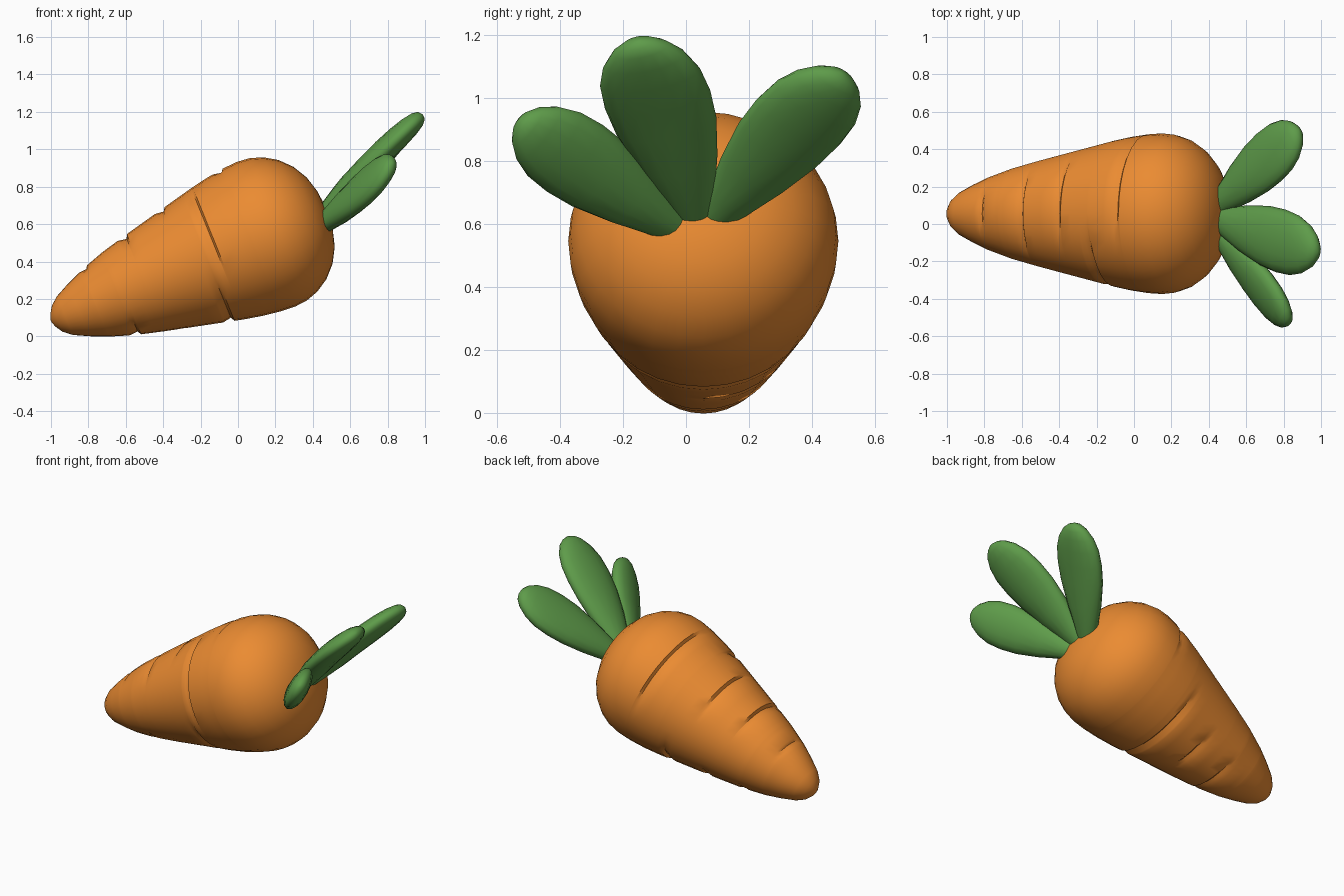
import bpy, math
from mathutils import Vector

if "Cube" in bpy.data.objects:
    bpy.data.objects.remove(bpy.data.objects["Cube"])


def material(name, rgb):
    m = bpy.data.materials.new(name)
    m.diffuse_color = (*rgb, 1)
    m.use_nodes = True
    m.node_tree.nodes["Principled BSDF"].inputs["Base Color"].default_value = m.diffuse_color
    return m


def skin(name, rings, mat, angle):
    """Bridge a list of equal-length vertex rings and cap both ends."""
    n = len(rings[0])
    verts = [v for r in rings for v in r]
    faces = [(i * n + j, i * n + (j + 1) % n, (i + 1) * n + (j + 1) % n, (i + 1) * n + j)
             for i in range(len(rings) - 1) for j in range(n)]
    faces += [tuple(reversed(range(n))), tuple(range(len(verts) - n, len(verts)))]
    me = bpy.data.meshes.new(name)
    me.from_pydata(verts, [], faces)
    me.materials.append(mat)
    ob = bpy.data.objects.new(name, me)
    bpy.context.collection.objects.link(ob)
    bpy.ops.object.select_all(action='DESELECT')
    ob.select_set(True)
    bpy.context.view_layer.objects.active = ob
    # make all normals point outwards
    bpy.ops.object.mode_set(mode='EDIT')
    bpy.ops.mesh.select_all(action='SELECT')
    bpy.ops.mesh.normals_make_consistent(inside=False)
    bpy.ops.object.mode_set(mode='OBJECT')
    bpy.ops.object.shade_smooth_by_angle(angle=math.radians(angle))
    return ob


def lerp(table, x):
    for (x0, y0), (x1, y1) in zip(table, table[1:]):
        if x <= x1:
            return y0 + (y1 - y0) * (x - x0) / (x1 - x0)
    return table[-1][1]


orange = material("carrot_orange", (0.83, 0.26, 0.032))
green = material("leaf_green", (0.112, 0.33, 0.068))

# Root: tilted lathe, (distance along axis, radius)
profile = [(-1.16, 0.005), (-1.15, 0.035), (-1.125, 0.075), (-1.08, 0.112), (-1.0, 0.152),
           (-0.91, 0.191), (-0.77, 0.238), (-0.62, 0.277), (-0.5, 0.306), (-0.4, 0.33),
           (-0.3, 0.354), (-0.2, 0.378), (-0.1, 0.398), (0.0, 0.412), (0.08, 0.417),
           (0.15, 0.41), (0.22, 0.387), (0.29, 0.343), (0.35, 0.28), (0.395, 0.2),
           (0.42, 0.11), (0.43, 0.01)]
# Grooves: (axis position, middle angle from the top, half span, depth)
grooves = [(-0.87, 0.1, 0.6, 0.014), (-0.61, 0.0, 0.85, 0.02), (-0.37, 0.25, 0.75, 0.017),
           (-0.005, 0.6, 0.95, 0.018), (-0.19, -1.05, 0.85, 0.018),
           (-0.25, math.pi, 1.35, 0.02), (-0.74, math.pi, 0.9, 0.018), (-0.5, 2.7, 0.45, 0.018)]
centre = Vector((0.076, 0.055, 0.516))
tilt = math.radians(22)
axis = Vector((math.cos(tilt), 0, math.sin(tilt)))
up = Vector((-math.sin(tilt), 0, math.cos(tilt)))
side = Vector((0, 1.03, 0))


def carve(s, a):
    d = 0
    for g, mid, span, depth in grooves:
        t = s - g
        off = abs((a - mid + math.pi) % (2 * math.pi) - math.pi) / span
        if -0.06 < t < -0.001 and off < 1:
            ramp = min(1, (t + 0.06) / 0.048)
            d = max(d, depth * ramp * min(1, 2.5 * (1 - off)))
    return d


rows = {s for s, _ in profile}
for g in grooves:
    rows |= {round(g[0] + o, 3) for o in (-0.06, -0.035, -0.012, 0.0)}
rings = []
for s in sorted(rows):
    ring = []
    for k in range(32):
        a = 2 * math.pi * k / 32
        r = lerp(profile, s) - carve(s, a)
        ring.append(centre + axis * s + (up * math.cos(a) + side * math.sin(a)) * r)
    rings.append(ring)
skin("carrot_root", rings, orange, 40)

# Leaves: flattened paddles, (t along leaf, width factor, thickness factor)
paddle = [(0, 0.36, 0.7), (0.12, 0.5, 0.85), (0.3, 0.75, 1), (0.5, 0.95, 1), (0.65, 1, 1),
          (0.78, 0.95, 0.95), (0.88, 0.78, 0.85), (0.95, 0.53, 0.68), (0.985, 0.29, 0.45),
          (1, 0.06, 0.12)]


def leaf(name, base, tip, normal, half_width, half_thick, arch):
    base, tip = Vector(base), Vector(tip)
    d = (tip - base).normalized()
    w = Vector(normal).cross(d).normalized()
    n = d.cross(w)
    rings = []
    for t, fw, ft in paddle:
        c = base.lerp(tip, t) + n * (arch * math.sin(math.pi * t))
        rings.append([c + w * (math.cos(a) * fw * half_width) + n * (math.sin(a) * ft * half_thick)
                      for a in (2 * math.pi * k / 16 for k in range(16))])
    skin(name, rings, green, 60)


leaf("front_leaf", (0.44, -0.025, 0.585), (0.83, -0.53, 0.93), (-0.80, -0.32, 0.43), 0.14, 0.062, 0)
leaf("middle_leaf", (0.44, 0.03, 0.62), (0.985, -0.155, 1.185), (-0.74, 0, 0.67), 0.172, 0.065, 0.015)
leaf("back_leaf", (0.44, 0.09, 0.62), (0.885, 0.50, 1.08), (-0.74, 0.05, 0.66), 0.16, 0.065, 0.01)
